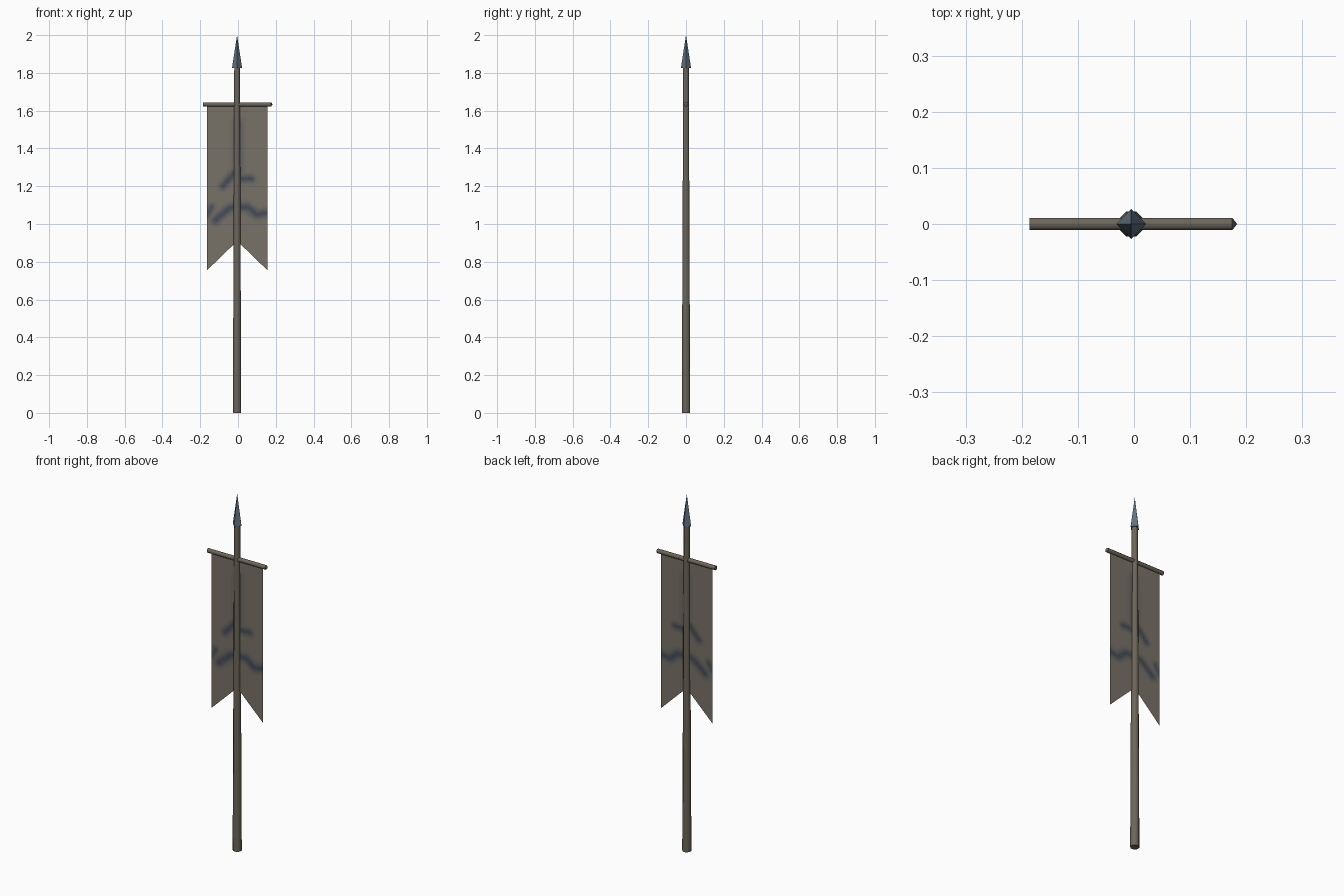
import bpy, bmesh, math
from mathutils import Vector, Matrix
from mathutils.geometry import intersect_point_line

cube = bpy.data.objects.get("Cube")
if cube:
    bpy.data.objects.remove(cube, do_unlink=True)

AXIS_X = -0.005


def make_material(name, color, roughness=0.8):
    mat = bpy.data.materials.new(name)
    mat.use_nodes = True
    rgba = (*color, 1)
    mat.diffuse_color = rgba
    bsdf = mat.node_tree.nodes["Principled BSDF"]
    bsdf.inputs["Base Color"].default_value = rgba
    bsdf.inputs["Roughness"].default_value = roughness
    return mat


def finish(name, bm, materials, smooth_angle=None):
    mesh = bpy.data.meshes.new(name)
    bm.to_mesh(mesh)
    bm.free()
    obj = bpy.data.objects.new(name, mesh)
    bpy.context.collection.objects.link(obj)
    for mat in materials:
        mesh.materials.append(mat)
    if smooth_angle:
        bpy.ops.object.select_all(action="DESELECT")
        obj.select_set(True)
        bpy.context.view_layer.objects.active = obj
        bpy.ops.object.shade_smooth_by_angle(angle=math.radians(smooth_angle))
    return obj


def add_cone(bm, sides, r1, r2, start, length, turn=0.0, frame=Matrix()):
    """Tapered prism running along the frame's z axis from start."""
    place = frame @ Matrix.Translation((0, 0, start + length / 2)) @ Matrix.Rotation(turn, 4, "Z")
    return bmesh.ops.create_cone(bm, cap_ends=True, segments=sides, radius1=r1,
                                 radius2=r2, depth=length, matrix=place)["verts"]


wood = make_material("wood", (0.15, 0.13, 0.10))
steel = make_material("steel", (0.12, 0.17, 0.22), 0.45)
at_pole = Matrix.Translation((AXIS_X, 0, 0))

# Tapering pole
bm = bmesh.new()
add_cone(bm, 8, 0.024, 0.016, 0, 1.83, math.pi / 8, at_pole)
finish("pole", bm, [wood], 50)

# Four-sided spear tip, edges on the axes
bm = bmesh.new()
add_cone(bm, 4, 0.027, 0, 1.825, 0.175, 0, at_pole)
finish("spear_tip", bm, [steel])

# Crossbar, flat at one end and bluntly pointed at the other
bm = bmesh.new()
along_x = Matrix.Translation((0, 0, 1.633)) @ Matrix.Rotation(math.pi / 2, 4, "Y")
add_cone(bm, 8, 0.012, 0.012, -0.186, 0.361, math.pi / 8, along_x)
end_cap = max(bm.faces, key=lambda f: f.calc_center_median().x)
peak = bmesh.ops.poke(bm, faces=[end_cap])["verts"][0]
peak.co.x += 0.009
finish("crossbar", bm, [wood], 50)

# Swallow-tailed cloth with soft dyed streaks
LEFT, RIGHT, TOP, NOTCH, TAIL = -0.164, 0.156, 1.63, 0.91, 0.755
STREAKS = [
    (0.030, 0.7, [(0, 1.53), (0, 1.25)]),
    (0.022, 1.0, [(-0.08, 1.20), (-0.02, 1.27)]),
    (0.022, 1.0, [(0.02, 1.24), (0.07, 1.24)]),
    (0.020, 0.9, [(-0.16, 1.05), (-0.14, 1.09)]),
    (0.025, 1.0, [(-0.12, 1.02), (-0.05, 1.08), (0, 1.10)]),
    (0.025, 1.0, [(0.02, 1.09), (0.05, 1.09), (0.10, 1.05), (0.16, 1.06)]),
]
SHADES = 8
cloth, dye = Vector((0.19, 0.168, 0.135)), Vector((0.06, 0.075, 0.10))
cloth_mats = [make_material(f"cloth_{i}", cloth.lerp(dye, i / (SHADES - 1)))
              for i in range(SHADES)]


def dye_strength(point):
    strength = 0
    for width, amount, path in STREAKS:
        for a, b in zip(path, path[1:]):
            a, b = Vector((*a, 0)), Vector((*b, 0))
            t = intersect_point_line(point, a, b)[1]
            gap = (point - a.lerp(b, min(1, max(0, t)))).length
            strength = max(strength, amount * math.exp(-(gap / width) ** 2))
    return strength


bm = bmesh.new()
bmesh.ops.create_grid(bm, x_segments=48, y_segments=110, size=1)
for v in bm.verts:
    u, drop = v.co.x, (1 - v.co.y) / 2
    hem = NOTCH + (TAIL - NOTCH) * abs(u)
    v.co = ((LEFT + RIGHT) / 2 + u * (RIGHT - LEFT) / 2, 0, TOP + (hem - TOP) * drop)
for f in bm.faces:
    c = f.calc_center_median()
    f.material_index = round(dye_strength(Vector((c.x, c.z, 0))) * (SHADES - 1))
finish("banner_cloth", bm, cloth_mats)
